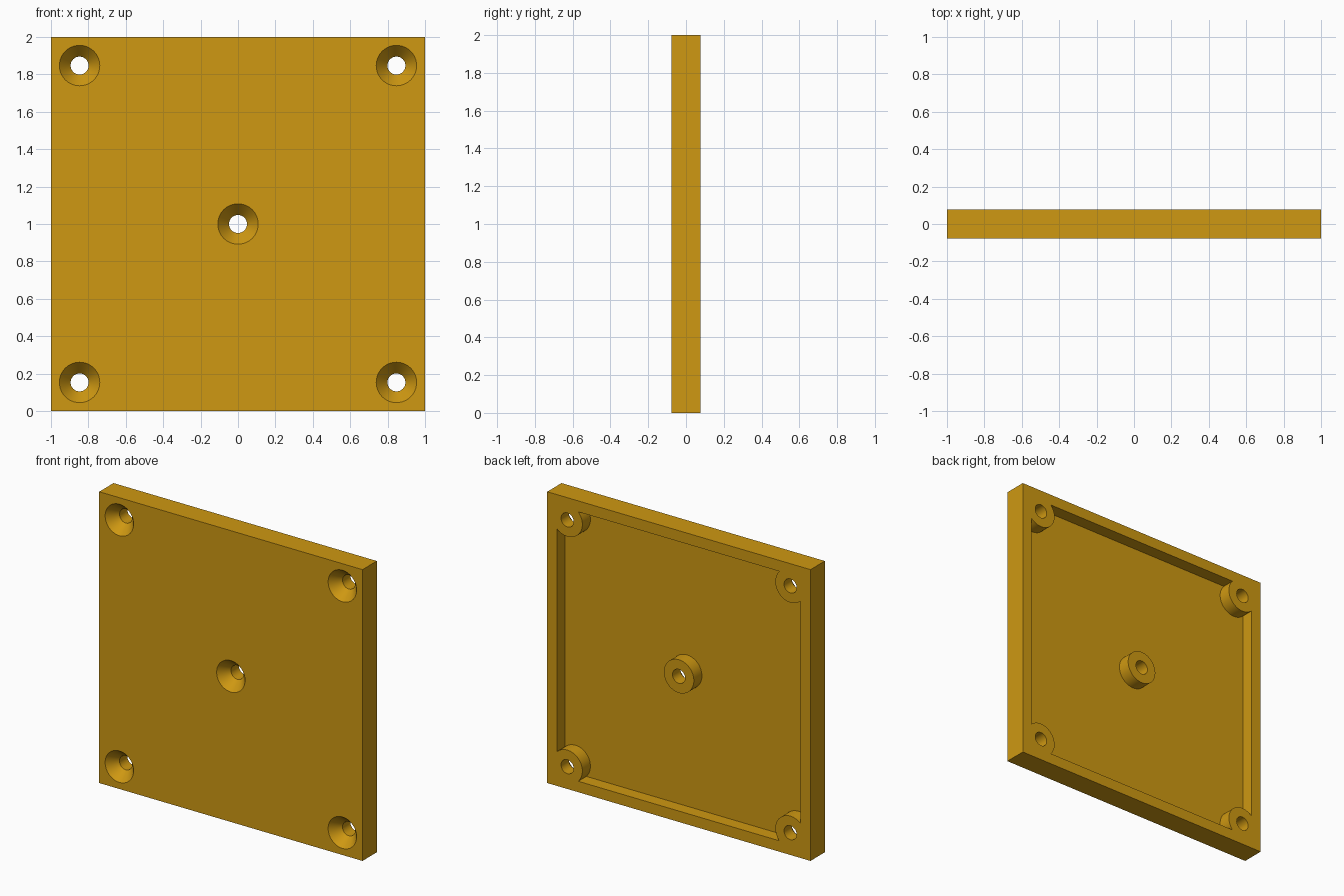
import bpy
import bmesh
import math

if "Cube" in bpy.data.objects:
    bpy.data.objects.remove(bpy.data.objects["Cube"])

HALF = 0.0775            # half of the plate thickness
FLOOR = -0.01            # y of the recess floor on the back
HOLE_AT = 0.847          # corner hole offset from the centre
SPOTS = [(0, 1)] + [(sx * HOLE_AT, 1 + sz * HOLE_AT) for sx in (-1, 1) for sz in (-1, 1)]
SEGMENTS = 64

gold = bpy.data.materials.new("golden_yellow")
gold.diffuse_color = (0.62, 0.315, 0.006, 1)
gold.use_nodes = True
gold.node_tree.nodes["Principled BSDF"].inputs["Base Color"].default_value = gold.diffuse_color


def finish(name, bm):
    bmesh.ops.recalc_face_normals(bm, faces=bm.faces)
    mesh = bpy.data.meshes.new(name)
    bm.to_mesh(mesh)
    bm.free()
    mesh.materials.append(gold)
    obj = bpy.data.objects.new(name, mesh)
    bpy.context.collection.objects.link(obj)
    return obj


def box(name, half_side, y0, y1):
    bm = bmesh.new()
    bmesh.ops.create_cube(bm, size=1)
    for v in bm.verts:
        v.co = (v.co.x * 2 * half_side, y0 + (v.co.y + 0.5) * (y1 - y0), 1 + v.co.z * 2 * half_side)
    return finish(name, bm)


def turned(name, profile):
    """Solid turned from (radius, y) points, repeated at every screw spot."""
    bm = bmesh.new()
    for cx, cz in SPOTS:
        rings = []
        for r, y in profile:
            angles = [2 * math.pi * i / SEGMENTS for i in range(SEGMENTS)]
            rings.append([bm.verts.new((cx + r * math.cos(a), y, cz + r * math.sin(a))) for a in angles])
        for low, high in zip(rings, rings[1:]):
            for i in range(SEGMENTS):
                j = (i + 1) % SEGMENTS
                bm.faces.new((low[i], low[j], high[j], high[i]))
        bm.faces.new(rings[0])
        bm.faces.new(rings[-1])
    return finish(name, bm)


def subtract(target, cutter):
    cutter.hide_render = True
    mod = target.modifiers.new("cut", 'BOOLEAN')
    mod.operation = 'DIFFERENCE'
    mod.solver = 'EXACT'
    mod.object = cutter
    bpy.ops.object.select_all(action='DESELECT')
    bpy.context.view_layer.objects.active = target
    target.select_set(True)
    bpy.ops.object.modifier_apply(modifier=mod.name)
    bpy.data.objects.remove(cutter, do_unlink=True)


# Square plate
plate = box("cover_plate", 1.0, -HALF, HALF)

# Back recess, leaving the rim and the round screw bosses standing
pocket = box("recess_cutter", 0.925, FLOOR, HALF + 0.1)
subtract(pocket, turned("boss_keeper", [(0.114, FLOOR - 0.1), (0.114, HALF + 0.2)]))
subtract(plate, pocket)

# Countersunk screw holes, with the wide end on the front
slope = (0.108 - 0.048) / 0.07
screws = turned("screw_cutter", [
    (0.108 + 0.02 * slope, -HALF - 0.02),
    (0.048, -HALF + 0.07),
    (0.048, HALF + 0.1),
])
subtract(plate, screws)

# Smooth round walls, sharp edges
bpy.context.view_layer.objects.active = plate
plate.select_set(True)
bpy.ops.object.shade_smooth_by_angle(angle=math.radians(30))
